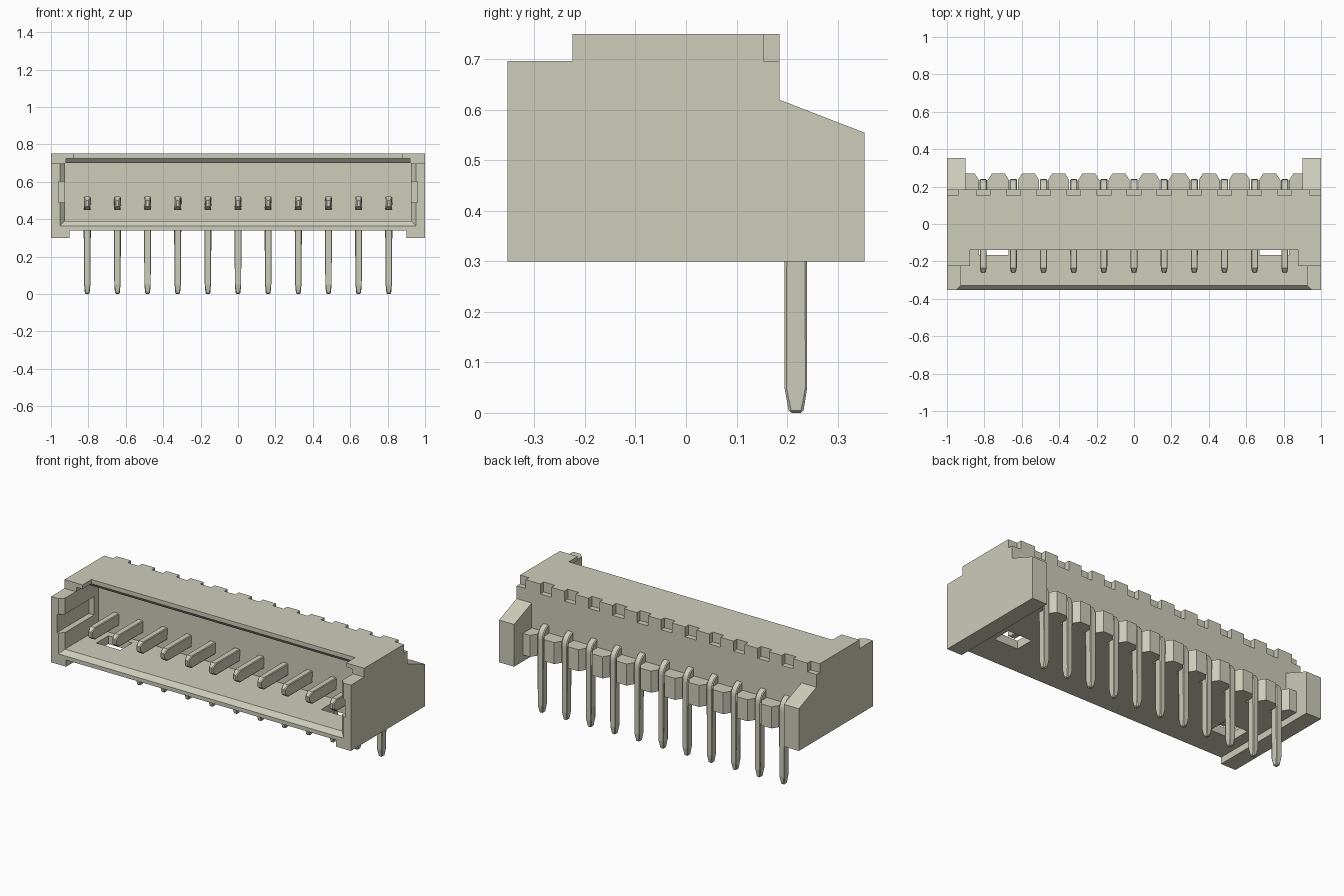
import bpy, math
from mathutils import Vector

cube = bpy.data.objects.get("Cube")
if cube:
    bpy.data.objects.remove(cube, do_unlink=True)

stone = bpy.data.materials.new("warm_grey")
stone.use_nodes = True
COLOUR = (0.61, 0.61, 0.5, 1)
stone.diffuse_color = COLOUR
stone.node_tree.nodes["Principled BSDF"].inputs["Base Color"].default_value = COLOUR

PINS, PITCH = 11, 0.1612
pin_xs = [(i - (PINS - 1) / 2) * PITCH for i in range(PINS)]


def loft(name, ring_a, ring_b):
    """Closed solid between two matching rings of points."""
    n = len(ring_a)
    faces = [tuple(range(n)), tuple(range(2 * n - 1, n - 1, -1))]
    faces += [(i, i + n, (i + 1) % n + n, (i + 1) % n) for i in range(n)]
    mesh = bpy.data.meshes.new(name)
    mesh.from_pydata(ring_a + ring_b, [], faces)
    mesh.materials.append(stone)
    obj = bpy.data.objects.new(name, mesh)
    bpy.context.collection.objects.link(obj)
    bpy.context.view_layer.objects.active = obj
    bpy.ops.object.select_all(action="DESELECT")
    obj.select_set(True)
    bpy.ops.object.mode_set(mode="EDIT")
    bpy.ops.mesh.select_all(action="SELECT")
    bpy.ops.mesh.normals_make_consistent(inside=False)
    bpy.ops.object.mode_set(mode="OBJECT")
    return obj


def side_prism(name, profile, x0, x1):
    return loft(name, [(x0, y, z) for y, z in profile], [(x1, y, z) for y, z in profile])


def box(name, x0, x1, y0, y1, z0, z1):
    return side_prism(name, [(y0, z0), (y1, z0), (y1, z1), (y0, z1)], x0, x1)


def cut(target, cutter):
    cutter.hide_render = True
    mod = target.modifiers.new("cut", "BOOLEAN")
    mod.operation, mod.solver, mod.object = "DIFFERENCE", "EXACT", cutter
    bpy.context.view_layer.objects.active = target
    bpy.ops.object.modifier_apply(modifier=mod.name)
    bpy.data.objects.remove(cutter, do_unlink=True)


# Housing block from its end profile
housing = side_prism("housing", [(-0.353, 0.3), (0.353, 0.3), (0.353, 0.555), (0.185, 0.62),
                                 (0.185, 0.75), (-0.225, 0.75), (-0.225, 0.697), (-0.353, 0.697)], -1, 1)

# Clearance below and behind, leaving end feet and rear wings
cut(housing, box("under_cutter", -0.9, 0.9, -1, 1, 0, 0.34))
cut(housing, box("rear_cutter", -0.9, 0.9, 0.185, 1, 0, 1))

# Plug cavity with side slots and open front of the roof
cut(housing, box("cavity_cutter", -0.925, 0.925, -1, -0.01, 0.39, 0.7))
cut(housing, box("slot_cutter", -0.96, 0.96, -1, -0.05, 0.49, 0.6))
cut(housing, box("roof_cutter", -0.88, 0.88, -1, -0.14, 0.6, 1))


# Lead-in chamfers round the mouth and under the roof edge
def mouth_ring(y, x, z):
    return [(-x, y, z), (x, y, z), (x, y, 0.71), (-x, y, 0.71)]


cut(housing, loft("mouth_cutter", mouth_ring(-0.38, 0.98, 0.335), mouth_ring(-0.328, 0.925, 0.39)))
cut(housing, side_prism("lip_cutter", [(-0.3, 0.69), (-0.3, 0.725), (-0.14, 0.725), (-0.108, 0.69)],
                        -0.92, 0.92))

# Floor windows and rear corner notches on both ends
for s in (-1, 1):
    cut(housing, box("window_cutter", s * 0.67, s * 0.83, -0.165, -0.05, 0.2, 0.44))
    cut(housing, box("corner_cutter", s * 0.94, s * 1.1, 0.153, 0.3, 0.697, 0.8))

# Notch in the rear top edge above each pin
for x in pin_xs:
    cut(housing, box("notch_cutter", x - 0.037, x + 0.037, 0.153, 0.3, 0.69, 0.8))


# Chamfered guide blocks between the pins
def guide(x0, x1, c0, c1):
    plan = [(x0, 0.17), (x1, 0.17), (x1, 0.235), (x1 - c1, 0.27), (x0 + c0, 0.27), (x0, 0.235)]
    loft("guide_block", [(x, y, 0.34) for x, y in plan], [(x, y, 0.47) for x, y in plan])


GAP, CH = 0.024, 0.022
for a, b in zip(pin_xs, pin_xs[1:]):
    guide(a + GAP, b - GAP, CH, CH)
guide(-0.905, pin_xs[0] - GAP, 0.001, CH)
guide(pin_xs[-1] + GAP, 0.905, CH, 0.001)

# Bent contact pins with tapered ends
bend = [(0.17 + 0.07 * math.cos(a), 0.45 + 0.07 * math.sin(a))
        for a in (math.radians(d) for d in range(0, 91, 15))]
pin_profile = [(-0.262, 0.468), (-0.235, 0.448), (0.195, 0.448), (0.195, 0.05), (0.204, 0),
               (0.232, 0), (0.24, 0.05)] + bend + [(-0.235, 0.52), (-0.262, 0.5)]
for x in pin_xs:
    rings = []
    for s in (-1, 1):
        rings.append([(x + s * (0.012 if y < -0.25 or z < 0.01 else 0.02), y, z)
                      for y, z in pin_profile])
    pin = loft("contact_pin", *rings)
    bevel = pin.modifiers.new("edge_bevel", "BEVEL")
    bevel.width, bevel.segments = 0.005, 1
    bevel.limit_method, bevel.angle_limit = "ANGLE", math.radians(60)
